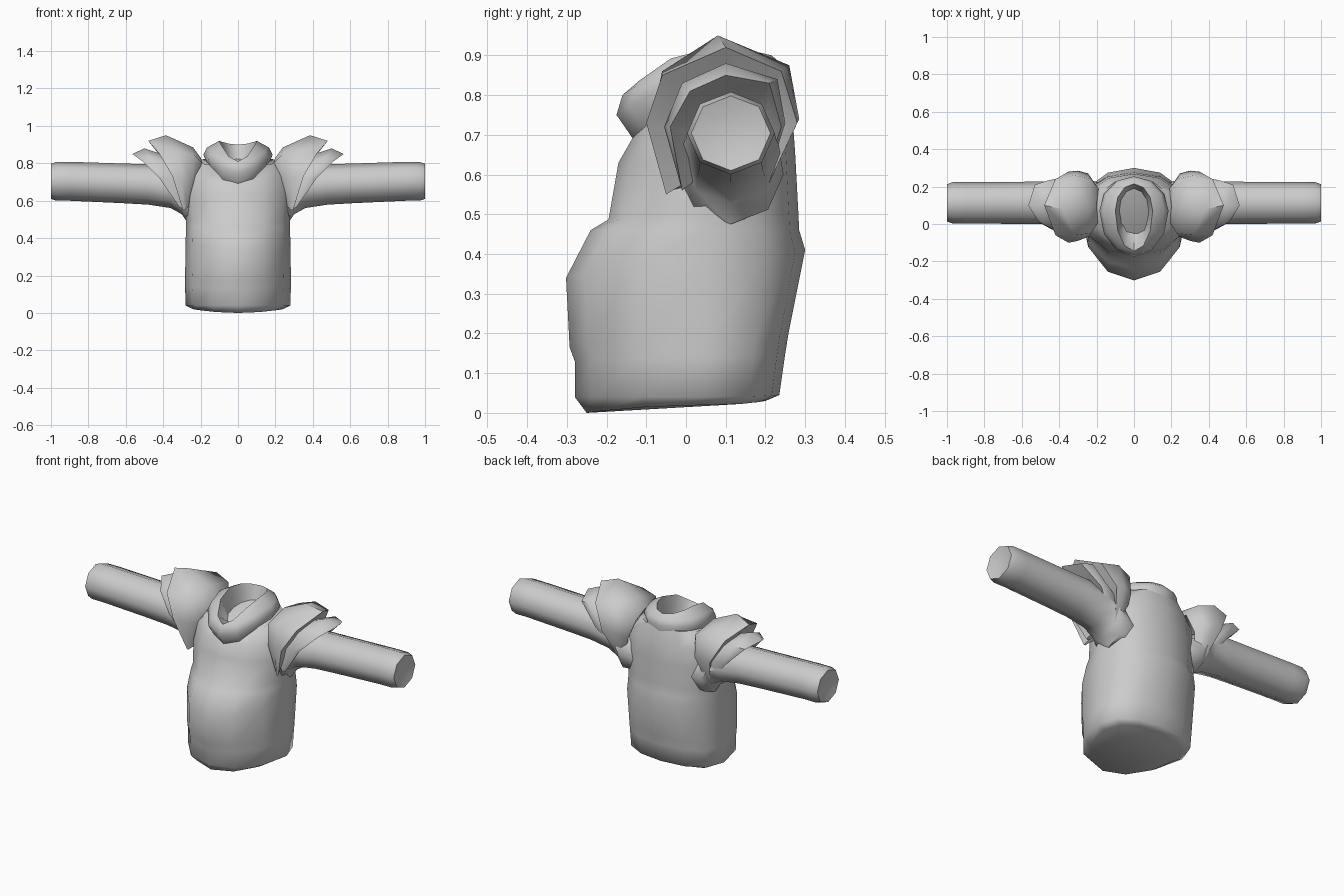
import bpy, bmesh, math

cloth = bpy.data.materials.new("grey cloth")
cloth.diffuse_color = (0.6, 0.6, 0.6, 1)


def loft(name, rings, angle=45):
    """Skin a list of closed rings of points, with flat ends."""
    bm = bmesh.new()
    rows = [[bm.verts.new(p) for p in r] for r in rings]
    n = len(rows[0])
    for a, b in zip(rows, rows[1:]):
        for i in range(n):
            j = (i + 1) % n
            bm.faces.new((a[i], a[j], b[j], b[i]))
    bm.faces.new(rows[0])
    bm.faces.new(rows[-1])
    bmesh.ops.recalc_face_normals(bm, faces=bm.faces)
    me = bpy.data.meshes.new(name)
    bm.to_mesh(me)
    bm.free()
    me.materials.append(cloth)
    ob = bpy.data.objects.new(name, me)
    bpy.context.collection.objects.link(ob)
    bpy.ops.object.select_all(action='DESELECT')
    ob.select_set(True)
    bpy.context.view_layer.objects.active = ob
    bpy.ops.object.shade_smooth_by_angle(angle=math.radians(angle))
    return ob


def oval(rx, front, back, zf, zs, zb, mid=0.05, box=0.75, n=12):
    """Horizontal ring: half width, front and back y, heights at front, side, back."""
    pts = []
    for i in range(n):
        a = 2 * math.pi * i / n
        s = math.sin(a)
        y = mid + (-s * (front - mid) if s < 0 else s ** box * (back - mid))
        z = zs + s * s * ((zf if s < 0 else zb) - zs)
        pts.append((rx * math.cos(a), y, z))
    return pts


# Torso with bulging belly, from hem to neck
loft("torso", [
    oval(0.24, -0.25, 0.20, 0.0, 0.02, 0.03),
    oval(0.28, -0.28, 0.235, 0.04, 0.04, 0.045),
    oval(0.283, -0.28, 0.25, 0.13, 0.14, 0.15),
    oval(0.283, -0.293, 0.258, 0.165, 0.18, 0.20),
    oval(0.28, -0.302, 0.30, 0.34, 0.38, 0.41),
    oval(0.278, -0.24, 0.285, 0.46, 0.46, 0.46),
    oval(0.278, -0.195, 0.282, 0.487, 0.50, 0.52),
    oval(0.285, -0.17, 0.275, 0.63, 0.62, 0.65),
    oval(0.268, -0.13, 0.268, 0.70, 0.73, 0.75),
    oval(0.205, -0.11, 0.245, 0.71, 0.82, 0.83),
], angle=65)

# Collar: flared outside, rim, funnel and sunken floor
loft("collar", [
    oval(0.165, -0.13, 0.25, 0.685, 0.80, 0.81, 0.07, 1),
    oval(0.185, -0.175, 0.255, 0.75, 0.845, 0.85, 0.07, 1),
    oval(0.165, -0.16, 0.245, 0.80, 0.885, 0.875, 0.07, 1),
    oval(0.10, -0.145, 0.215, 0.81, 0.92, 0.90, 0.07, 1),
    oval(0.07, -0.03, 0.17, 0.76, 0.76, 0.76, 0.07, 1),
], angle=52)

# Shoulder pad outlines: rows of inner edge, (bulge,) crest, rim, underside
UPPER = [
    ((.26, .00, .57), (.275, -.04, .56), (.285, -.05, .55), (.295, -.05, .55), (.28, .00, .58)),
    ((.22, -.01, .70), (.245, -.07, .72), (.30, -.09, .72), (.35, -.10, .73), (.32, .00, .70)),
    ((.19, .01, .80), (.23, -.05, .84), (.32, -.06, .86), (.42, -.06, .85), (.36, .04, .77)),
    ((.20, .09, .83), (.24, .085, .885), (.385, .08, .95), (.48, .10, .92), (.38, .11, .80)),
    ((.19, .19, .80), (.23, .24, .85), (.32, .26, .875), (.42, .24, .86), (.36, .18, .77)),
    ((.22, .22, .70), (.245, .27, .73), (.30, .285, .74), (.35, .28, .73), (.32, .22, .70)),
    ((.26, .18, .58), (.275, .20, .57), (.285, .20, .56), (.295, .20, .56), (.28, .18, .58)),
]
LOWER = [
    ((.27, .00, .58), (.295, -.01, .56), (.31, -.01, .56), (.30, .03, .59)),
    ((.29, .00, .70), (.38, -.055, .72), (.42, -.04, .72), (.39, .02, .70)),
    ((.33, .02, .79), (.47, -.01, .83), (.51, .01, .81), (.45, .05, .77)),
    ((.35, .10, .83), (.50, .10, .88), (.565, .10, .85), (.48, .11, .79)),
    ((.33, .18, .79), (.47, .23, .84), (.53, .21, .83), (.45, .17, .77)),
    ((.29, .22, .70), (.38, .25, .73), (.42, .24, .72), (.39, .20, .70)),
    ((.27, .18, .59), (.295, .20, .57), (.31, .19, .57), (.30, .17, .59)),
]
# Sleeve stations: x, centre z, radius; the last one dishes the cuff
SLEEVE = [(.18, .58, .10), (.265, .60, .125), (.30, .645, .118), (.36, .675, .114),
          (.48, .687, .108), (.62, .693, .106), (.90, .704, .104),
          (.97, .704, .104), (1.0, .704, .094), (.988, .704, .05)]

for side, sx in (("right", 1), ("left", -1)):
    loft(side + "_sleeve", [
        [(sx * x, 0.113 + r * 1.06 * math.sin(k * math.pi / 4),
          z + r * math.cos(k * math.pi / 4)) for k in range(8)]
        for x, z, r in SLEEVE], angle=50)
    for part, rows in (("upper", UPPER), ("lower", LOWER)):
        loft(f"{side}_{part}_shoulder_pad",
             [[(sx * x, y, z) for x, y, z in row] for row in rows], angle=55)
